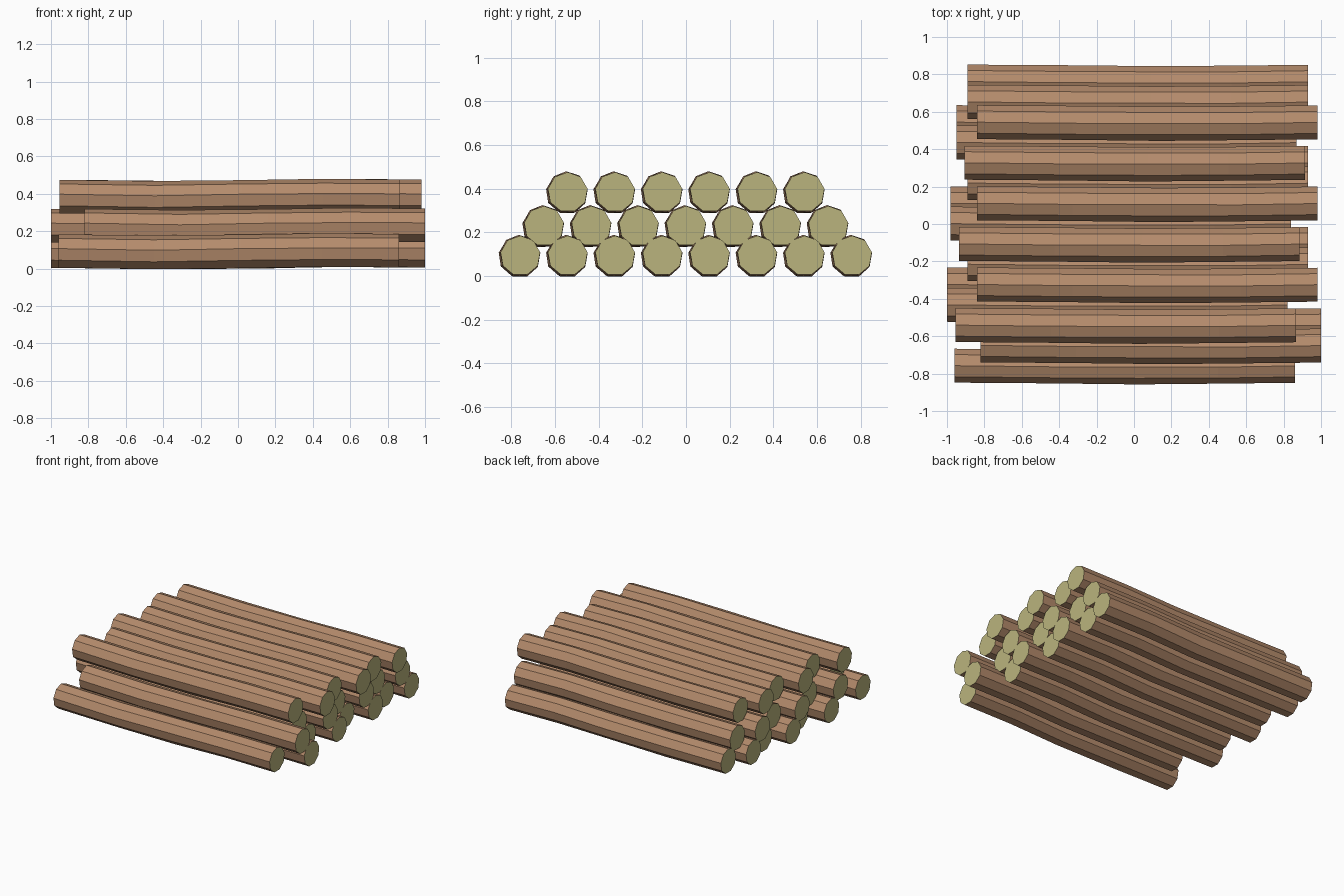
import bpy, bmesh, math

if "Cube" in bpy.data.objects:
    bpy.data.objects.remove(bpy.data.objects["Cube"])

SIDES, R, HALF = 9, 0.092, 0.91


def material(name, rgb):
    m = bpy.data.materials.new(name)
    m.diffuse_color = (*rgb, 1)
    m.use_nodes = True
    m.node_tree.nodes["Principled BSDF"].inputs["Base Color"].default_value = m.diffuse_color
    return m


bark = material("brown bark", (0.46, 0.26, 0.15))
cut = material("pale cut wood", (0.49, 0.455, 0.205))

# Rings along a log: x, y bend, z bend, radius, twist
RINGS = [(-HALF, 0.002, 0.0, R, 0.0),
         (-0.40, -0.001, -0.006, R * 1.005, 0.03),
         (0.07, -0.007, -0.002, R * 1.01, -0.02),
         (0.50, -0.003, 0.006, R, 0.03),
         (HALF, 0.001, 0.002, R, 0.0)]


def log(name, x, y, z):
    bm = bmesh.new()
    rings = []
    for rx, dy, dz, r, tw in RINGS:
        ring = []
        for i in range(SIDES):
            a = math.pi / 2 + tw + 2 * math.pi * i / SIDES
            ring.append(bm.verts.new((rx, dy + r * math.cos(a), dz + r * math.sin(a))))
        rings.append(ring)
    # bark facets
    for a, b in zip(rings, rings[1:]):
        for i in range(SIDES):
            j = (i + 1) % SIDES
            bm.faces.new((a[i], a[j], b[j], b[i]))
    # sawn ends
    for ring in (rings[0], rings[-1]):
        bm.faces.new(ring).material_index = 1
    bmesh.ops.recalc_face_normals(bm, faces=bm.faces)
    me = bpy.data.meshes.new(name)
    bm.to_mesh(me)
    bm.free()
    me.materials.append(bark)
    me.materials.append(cut)
    ob = bpy.data.objects.new(name, me)
    ob.location = (x, y, z)
    bpy.context.collection.objects.link(ob)


# Stacked rows: height, and sideways shift of every log from front to back
ROWS = [("bottom", 0.091, [-0.05, 0.09, -0.09, 0.02, -0.07, 0.02, -0.04, 0.02]),
        ("middle", 0.227, [0.09, -0.09, 0.02, -0.07, 0.02, -0.04, 0.02]),
        ("top", 0.382, [-0.045, 0.07, -0.025, 0.07, 0.005, 0.07])]
for row, z, shifts in ROWS:
    for i, x in enumerate(shifts):
        y = (i - (len(shifts) - 1) / 2) * 0.217
        log(f"{row}_log_{i + 1}", x, y, z)
